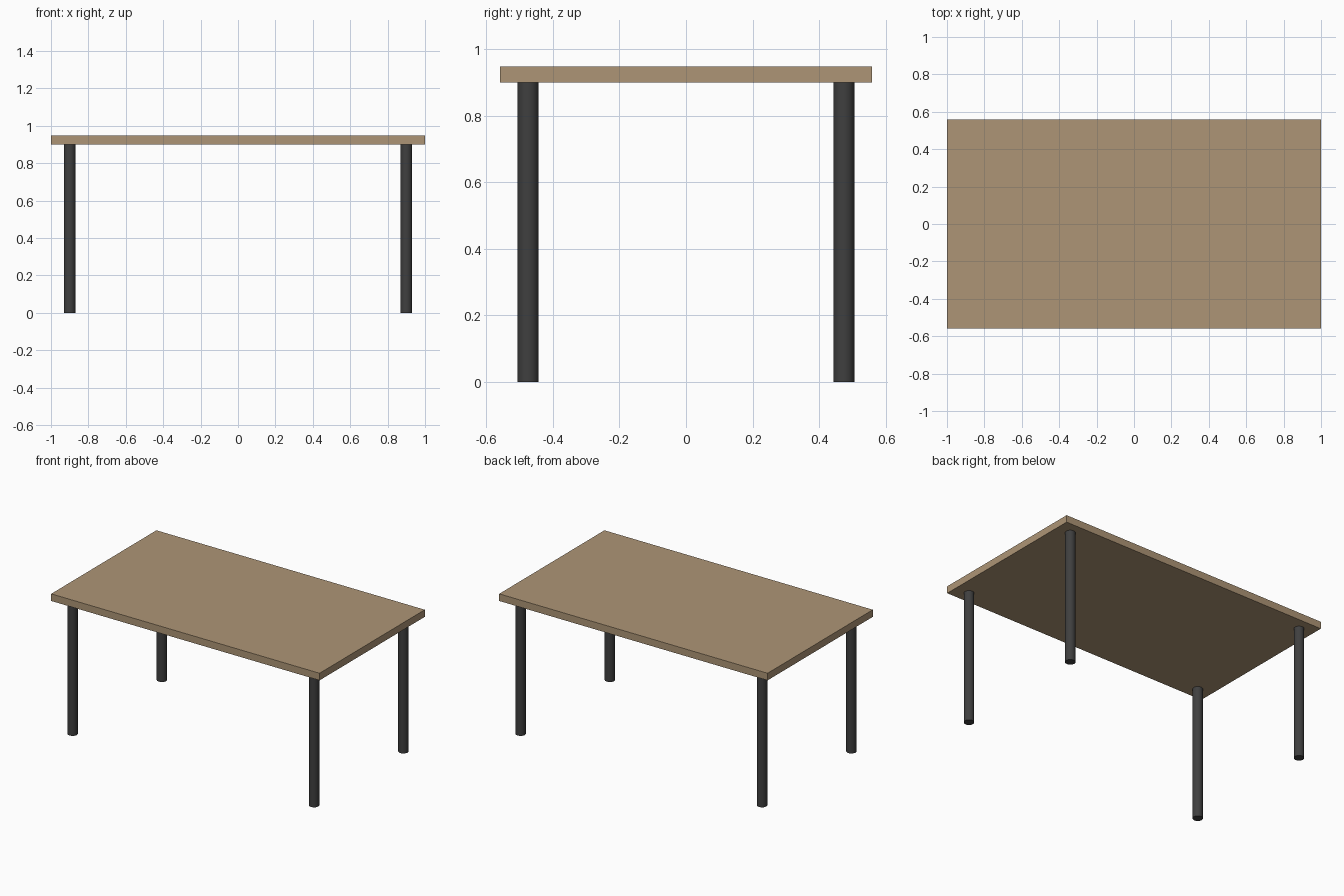
import bpy

if "Cube" in bpy.data.objects:
    bpy.data.objects.remove(bpy.data.objects["Cube"])


def material(name, color):
    mat = bpy.data.materials.new(name)
    mat.diffuse_color = (*color, 1.0)
    mat.use_nodes = True
    mat.node_tree.nodes["Principled BSDF"].inputs["Base Color"].default_value = mat.diffuse_color
    return mat


wood = material("wood", (0.42, 0.30, 0.18))
dark_metal = material("dark_metal", (0.05, 0.05, 0.05))

TOP_Z, UNDER_Z = 0.948, 0.90

# Rectangular tabletop
bpy.ops.mesh.primitive_cube_add(size=1, location=(0, 0, (TOP_Z + UNDER_Z) / 2))
top = bpy.context.object
top.name = "tabletop"
top.scale = (2.0, 1.12, TOP_Z - UNDER_Z)
bpy.ops.object.transform_apply(location=False, rotation=False, scale=True)
top.data.materials.append(wood)

# Four round legs, one near each corner
for y, depth_name in ((-0.475, "front"), (0.475, "back")):
    for x, side_name in ((-0.90, "left"), (0.90, "right")):
        bpy.ops.mesh.primitive_cylinder_add(
            vertices=32, radius=0.0315, depth=UNDER_Z, location=(x, y, UNDER_Z / 2))
        leg = bpy.context.object
        leg.name = f"{depth_name}_{side_name}_leg"
        leg.data.materials.append(dark_metal)
        bpy.ops.object.shade_smooth_by_angle()
